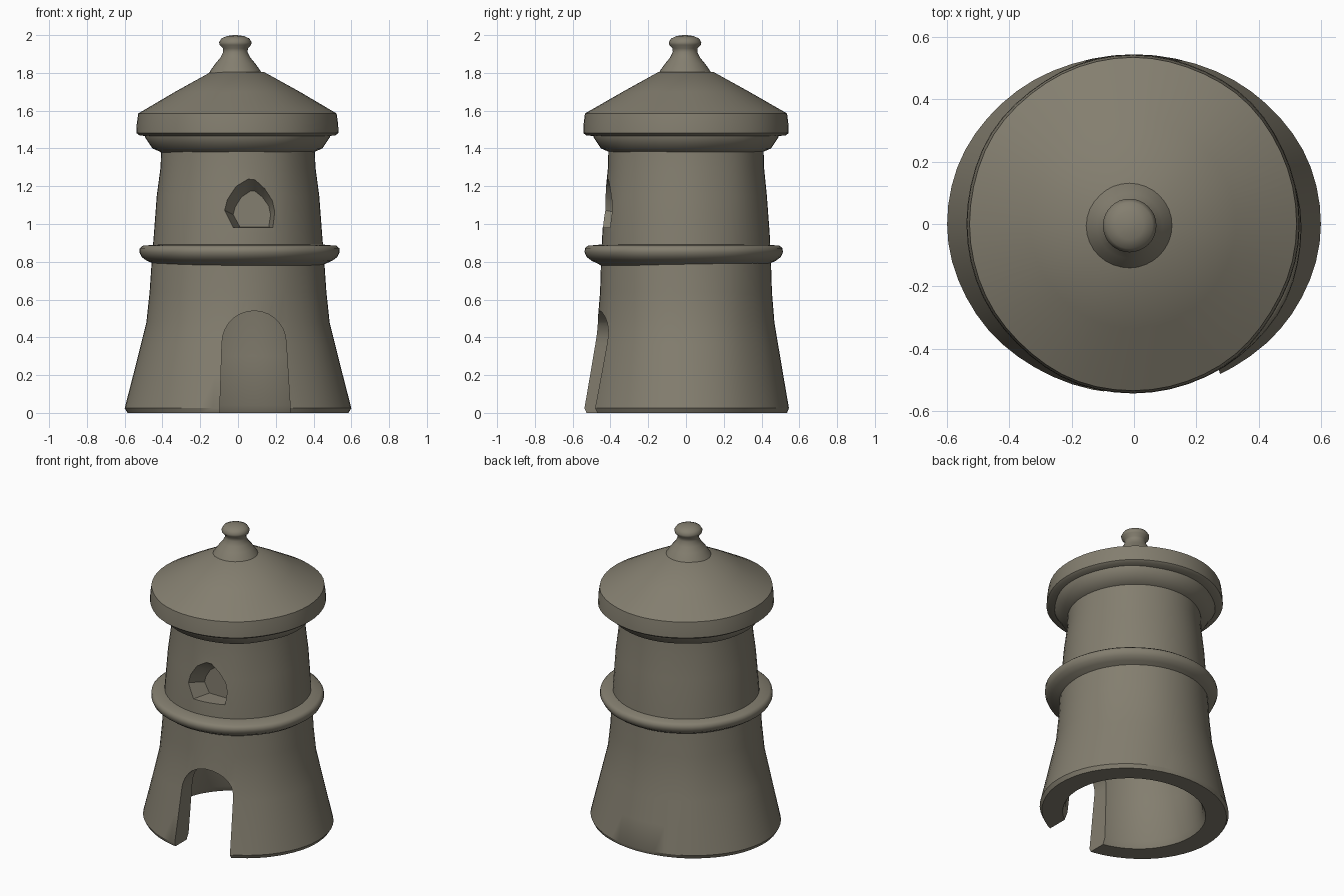
import bpy, bmesh, math

cube = bpy.data.objects.get("Cube")
if cube:
    bpy.data.objects.remove(cube, do_unlink=True)

stone = bpy.data.materials.new("grey brown stone")
stone.use_nodes = True
color = (0.23, 0.21, 0.16, 1)
stone.diffuse_color = color
stone.node_tree.nodes["Principled BSDF"].inputs["Base Color"].default_value = color


def finish(name, bm):
    bmesh.ops.recalc_face_normals(bm, faces=bm.faces)
    mesh = bpy.data.meshes.new(name)
    bm.to_mesh(mesh)
    bm.free()
    mesh.materials.append(stone)
    ob = bpy.data.objects.new(name, mesh)
    bpy.context.collection.objects.link(ob)
    return ob


def smooth(ob, angle=38):
    bpy.ops.object.select_all(action="DESELECT")
    ob.select_set(True)
    bpy.context.view_layer.objects.active = ob
    bpy.ops.object.shade_smooth_by_angle(angle=math.radians(angle))


def loft(name, rings, center=(0, 0), sides=56, wobble=0.006):
    """Closed solid through (x radius, y radius, z) rings, slightly hand shaped."""
    bm = bmesh.new()
    loops = []
    for rx, ry, z in rings:
        loop = []
        for i in range(sides):
            a = math.tau * i / sides
            k = 1 + wobble * (math.sin(3 * a + 4 * z) + 0.6 * math.sin(7 * a - 3 * z)) * math.sin(2 * a) ** 2
            loop.append(bm.verts.new((center[0] + rx * k * math.cos(a),
                                      center[1] + ry * k * math.sin(a), z)))
        loops.append(loop)
    for low, high in zip(loops, loops[1:]):
        for i in range(sides):
            j = (i + 1) % sides
            bm.faces.new((low[i], low[j], high[j], high[i]))
    bm.faces.new(loops[0])
    bm.faces.new(loops[-1])
    return finish(name, bm)


def prism(name, outline, y_front, y_back, pivot, taper=1.0):
    """Opening outline in x, z pushed along y, narrowing towards the back."""
    bm = bmesh.new()
    px, pz = pivot
    front = [bm.verts.new((x, y_front, z)) for x, z in outline]
    back = [bm.verts.new((px + (x - px) * taper, y_back, pz + (z - pz) * taper))
            for x, z in outline]
    n = len(outline)
    for i in range(n):
        j = (i + 1) % n
        bm.faces.new((front[i], front[j], back[j], back[i]))
    bm.faces.new(front)
    bm.faces.new(back)
    ob = finish(name, bm)
    ob.hide_render = True
    return ob


# Hollow tower wall: cavity from its ceiling down, then the outside going up
body = loft("tower_wall", [
    (0.20, 0.20, 0.74), (0.33, 0.33, 0.68), (0.37, 0.36, 0.55),
    (0.40, 0.38, 0.30), (0.43, 0.40, 0.04), (0.45, 0.42, 0.0),
    (0.585, 0.535, 0.0), (0.60, 0.545, 0.025), (0.555, 0.515, 0.20),
    (0.515, 0.488, 0.36), (0.485, 0.468, 0.48), (0.468, 0.455, 0.64),
    (0.457, 0.45, 0.80), (0.445, 0.443, 0.95), (0.43, 0.428, 1.15),
    (0.41, 0.413, 1.30), (0.405, 0.41, 1.44)])

# Arched doorway through the wall
arch = [(0.085 + 0.17 * math.cos(t), 0.37 + 0.17 * math.sin(t))
        for t in (math.pi * i / 14 for i in range(15))]
door = prism("doorway_cutter", [(-0.10, -0.1), (0.28, -0.1), (0.275, 0.05)] + arch,
             -0.8, -0.15, (0.085, 0.2))

# Pointed window niche
window = prism("window_cutter", [
    (-0.03, 0.98), (0.20, 0.98), (0.215, 1.08), (0.20, 1.15), (0.15, 1.22),
    (0.09, 1.268), (0.05, 1.268), (-0.02, 1.22), (-0.07, 1.14), (-0.085, 1.08)],
    -0.46, -0.32, (0.09, 0.99), 0.66)

bpy.context.view_layer.objects.active = body
for cutter in (door, window):
    mod = body.modifiers.new("opening", "BOOLEAN")
    mod.operation = "DIFFERENCE"
    mod.solver = "EXACT"
    mod.object = cutter
    bpy.ops.object.modifier_apply(modifier=mod.name)
    bpy.data.objects.remove(cutter, do_unlink=True)
smooth(body, 32)

# Round string course at mid height
band = loft("middle_band", [
    (0.43, 0.43, 0.775), (0.455, 0.455, 0.79), (0.49, 0.487, 0.805),
    (0.518, 0.514, 0.825), (0.53, 0.525, 0.85), (0.528, 0.523, 0.872),
    (0.512, 0.507, 0.885), (0.43, 0.43, 0.892)], (0.008, -0.012), wobble=0.012)
smooth(band, 50)

# Stepped moulding under the eaves
cornice = loft("cornice", [
    (0.39, 0.39, 1.37), (0.415, 0.415, 1.385), (0.45, 0.45, 1.40),
    (0.47, 0.47, 1.43), (0.49, 0.49, 1.46), (0.49, 0.49, 1.50)], (-0.003, 0), wobble=0.012)
smooth(cornice)

# Conical roof with a deep rim
roof = loft("roof", [
    (0.46, 0.46, 1.462), (0.52, 0.53, 1.47), (0.535, 0.544, 1.482),
    (0.533, 0.542, 1.53), (0.525, 0.535, 1.585), (0.33, 0.335, 1.70),
    (0.14, 0.145, 1.805)], (-0.003, 0))
smooth(roof)

# Finial with a small knob
finial = loft("finial", [
    (0.145, 0.145, 1.79), (0.13, 0.13, 1.815), (0.105, 0.105, 1.85),
    (0.08, 0.08, 1.88), (0.065, 0.065, 1.91), (0.066, 0.066, 1.93),
    (0.083, 0.083, 1.948), (0.086, 0.086, 1.962), (0.074, 0.074, 1.982),
    (0.045, 0.045, 1.995), (0.01, 0.01, 2.0)], (-0.014, -0.005), sides=32)
smooth(finial, 60)
